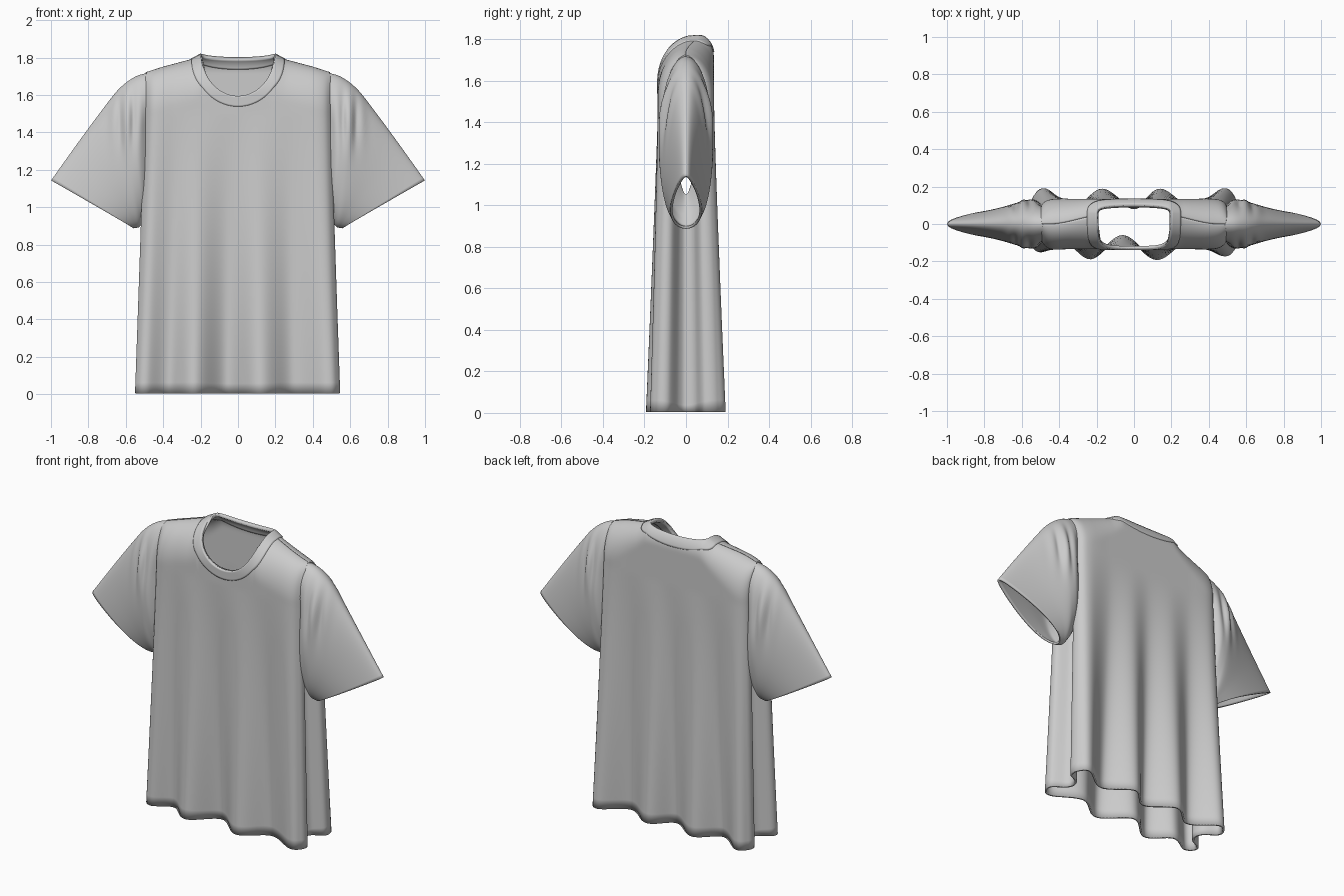
import bpy, math

if "Cube" in bpy.data.objects:
    bpy.data.objects.remove(bpy.data.objects["Cube"])

mat = bpy.data.materials.new("light grey cloth")
mat.diffuse_color = (0.6, 0.6, 0.6, 1)
mat.use_nodes = True
mat.node_tree.nodes["Principled BSDF"].inputs["Base Color"].default_value = mat.diffuse_color


def clamp(v):
    return max(0.0, min(1.0, v))


def smooth(v):
    v = clamp(v)
    return v * v * (3 - 2 * v)


def spline(pts, t, closed=False):
    """Catmull-Rom point, t measured in control point steps."""
    n = len(pts)
    i = math.floor(t) if closed else min(int(t), n - 2)
    f = t - i
    g = (lambda j: pts[j % n]) if closed else (lambda j: pts[max(0, min(n - 1, j))])
    a, b, c, d = g(i - 1), g(i), g(i + 1), g(i + 2)
    return [0.5 * (2 * q + (r - p) * f + (2 * p - 5 * q + 4 * r - s) * f * f
                   + (3 * q - p - 3 * r + s) * f ** 3) for p, q, r, s in zip(a, b, c, d)]


def cloth(name, rows, thickness, flip=False):
    """Skin closed rings into a tube and give it thickness."""
    n = len(rows[0])
    verts = [p for r in rows for p in r]
    faces = []
    for j in range(len(rows) - 1):
        for i in range(n):
            k = (i + 1) % n
            f = (j * n + i, j * n + k, (j + 1) * n + k, (j + 1) * n + i)
            faces.append(f[::-1] if flip else f)
    me = bpy.data.meshes.new(name)
    me.from_pydata(verts, [], faces)
    me.materials.append(mat)
    me.polygons.foreach_set("use_smooth", [True] * len(faces))
    ob = bpy.data.objects.new(name, me)
    bpy.context.collection.objects.link(ob)
    m = ob.modifiers.new("thickness", "SOLIDIFY")
    m.thickness = thickness
    m.offset = 0
    return ob


# shoulder line and rounding over the shoulder
SHOULDER = [(0, 1.815), (0.19, 1.815), (0.25, 1.785), (0.4, 1.745), (0.5, 1.713), (0.6, 1.66)]


def ridge(x):
    x = abs(x)
    for (a, za), (b, zb) in zip(SHOULDER, SHOULDER[1:]):
        if x <= b:
            return za + (zb - za) * (x - a) / (b - a)
    return 1.66


def over_shoulder(x, y0, z):
    yc = 0.05 * (1 - smooth((abs(x) - 0.15) / 0.3))
    H = 0.22 if y0 < 0 else 0.10 + 0.1 * smooth((abs(x) - 0.15) / 0.3)
    q = clamp((ridge(x) - z) / H)
    return yc + (y0 - yc) * math.sqrt(1 - (1 - q) ** 2)


# body: wavy hem section blended into a flat chest section
HEM = [(-.06, -.065), (.12, -.187), (.295, -.085), (.47, -.165), (.53, -.14), (.535, -.09),
       (.47, -.04), (.45, 0), (.47, .05), (.535, .09), (.53, .15), (.47, .183), (.31, .085),
       (.14, .183), (0, .085), (-.17, .183), (-.32, .085), (-.47, .183), (-.53, .15),
       (-.535, .1), (-.47, .05), (-.45, 0), (-.47, -.04), (-.535, -.08), (-.54, -.12),
       (-.49, -.145), (-.37, -.09), (-.23, -.183)]


def chest(x, y):
    flat = abs(x) < 0.4 or (abs(x) < 0.5 and abs(y) > 0.1)
    return (x * 0.91, math.copysign(0.128, y) if flat else y * 0.72)


CHEST = [chest(*p) for p in HEM]
STEPS, ROWS = 12, 60
cols = [i / STEPS for i in range(len(HEM) * STEPS)]
low = [spline(HEM, t, True) for t in cols]
high = [spline(CHEST, t, True) for t in cols]
rows = []
for j in range(ROWS + 1):
    t = 1 - (1 - j / ROWS) ** 2
    ring = []
    for (xl, yl), (xh, yh) in zip(low, high):
        top = ridge(xh)
        if abs(xh) < 0.195:      # neck opening
            top -= (0.22 if yh < 0 else 0.02) * math.sqrt(1 - (xh / 0.195) ** 2)
        elif abs(xh) > 0.38:     # arm opening
            top = 0.98 + (top - 0.98) * smooth(abs(yh) / 0.1)
        z = 0.005 + (top - 0.005) * t
        w = clamp(1 - z / 1.5) ** 1.1
        x = xh + (xl - xh) * w
        ring.append((x, over_shoulder(x, yh + (yl - yh) * w, z), z))
    rows.append(ring)
cloth("shirt_body", rows, 0.012)

# collar band around the neck
rows = []
for j in range(7):
    r = 1 + 0.26 * j / 6
    ring = []
    for i in range(120):
        a = 2 * math.pi * (i + 0.5) / 120
        x = 0.195 * r * math.cos(a)
        s = math.sin(a)
        drop = (0.22 if s < 0 else 0.02) + (r - 1) * 0.22
        z = ridge(x) - drop * abs(s)
        ring.append((x, over_shoulder(x, math.copysign(0.128, s), z), z))
    rows.append(ring)
cloth("collar", rows, 0.022, True)

# sleeves: rows of top x, top z, under x, under z, half depth
SLEEVE = [(.43, 1.715, .44, 1.05, .108), (.50, 1.708, .465, 1.0, .118), (.56, 1.685, .495, .95, .125),
          (.63, 1.63, .515, .92, .127), (.7, 1.545, .53, .90, .122), (.85, 1.342, .545, .895, .10),
          (.994, 1.14, .56, .893, .08)]
for side, name in ((1, "left_sleeve"), (-1, "right_sleeve")):
    rows = []
    for j in range(49):
        k = j / 8
        px, pz, qx, qz, w = spline(SLEEVE, k)
        late = smooth((k - 2) / 4)
        tuck = 0.5 * (1 - smooth(k / 2.4))
        ring = []
        for i in range(96):
            a = 2 * math.pi * i / 96
            u = (1 - math.cos(a)) / 2
            x, z = px + (qx - px) * u, pz + (qz - pz) * u
            y = w * math.sin(a) * (1 - late + late * (0.5 + 0.65 * u))
            y *= 1 - tuck * smooth((u - 0.08) / 0.35)
            fold = math.exp(-((x - .6) / .07) ** 2 - ((z - 1.48) / .14) ** 2)
            y *= 1 + 0.13 * fold * math.sin(2 * math.pi * (x - 0.5) / 0.075)
            ring.append((side * x, y, z))
        rows.append(ring)
    cloth(name, rows, 0.012, side < 0)
